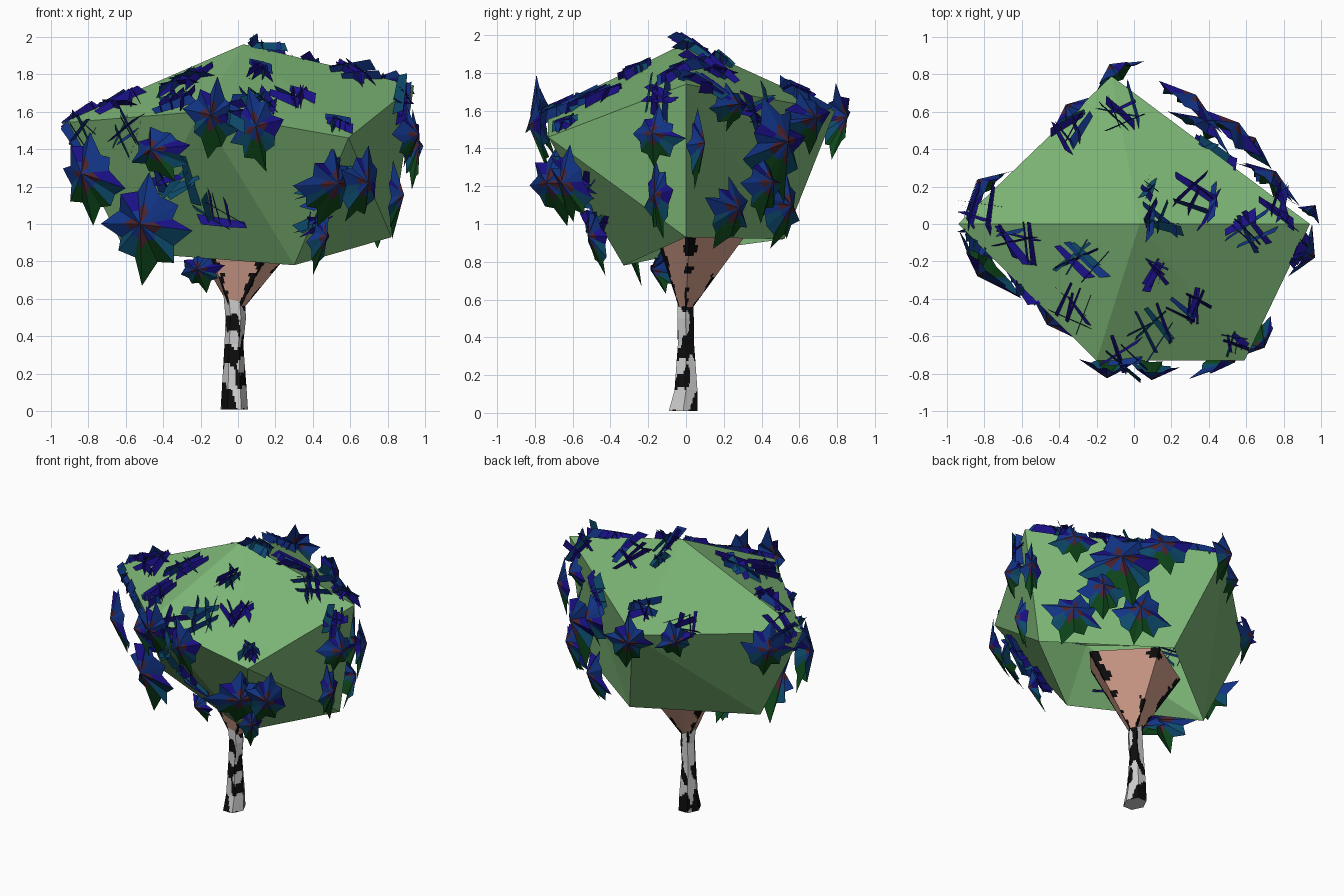
import bpy, random
from math import sin, cos, pi
from mathutils import Vector, noise
from mathutils.bvhtree import BVHTree

if "Cube" in bpy.data.objects:
    bpy.data.objects.remove(bpy.data.objects["Cube"])

random.seed(7)
rnd = random.uniform


def mat(name, col):
    m = bpy.data.materials.new(name)
    m.diffuse_color = (*col, 1)
    m.use_nodes = True
    m.node_tree.nodes["Principled BSDF"].inputs["Base Color"].default_value = m.diffuse_color
    return m


GREEN = mat("canopy_green", (0.2, 0.46, 0.18))
PINK = mat("branch_pink", (0.68, 0.36, 0.27))
WHITE = mat("bark_white", (0.62, 0.62, 0.62))
BLACK = mat("bark_black", (0.004, 0.004, 0.004))
LEAF = [mat("leaf_blue", (0.006, 0.035, 0.24)), mat("leaf_teal", (0.004, 0.07, 0.15)),
        mat("leaf_red", (0.07, 0.017, 0.03)), mat("leaf_green", (0.004, 0.06, 0.01)),
        mat("leaf_violet", (0.01, 0.005, 0.24))]


def make(name, verts, faces, mats, idx=None):
    me = bpy.data.meshes.new(name)
    me.from_pydata([tuple(v) for v in verts], [], faces)
    for m in mats:
        me.materials.append(m)
    if idx:
        me.polygons.foreach_set("material_index", idx)
    ob = bpy.data.objects.new(name, me)
    bpy.context.collection.objects.link(ob)
    return ob


def skin(name, rings, nu, nv, mats, dark, caps=False):
    """Flat-sided tube between rings, cut in small cells so dark bark patches can be coloured."""
    verts, faces, idx = [], [], []
    n = len(rings[0])
    for lo, hi in zip(rings, rings[1:]):
        for s in range(n):
            a, b, c, d = lo[s], lo[(s + 1) % n], hi[(s + 1) % n], hi[s]
            base = len(verts)
            for j in range(nv + 1):
                for i in range(nu + 1):
                    u, v = i / nu, j / nv
                    verts.append(a.lerp(b, u).lerp(d.lerp(c, u), v))
            for j in range(nv):
                for i in range(nu):
                    k = base + j * (nu + 1) + i
                    faces.append((k, k + 1, k + nu + 2, k + nu + 1))
                    mid = (verts[k] + verts[k + nu + 2]) / 2
                    idx.append(int(dark(mid, (i + 0.5) / nu)))
    if caps:
        base = len(verts)
        verts += rings[0]
        faces.append(tuple(range(base + n - 1, base - 1, -1)))
        idx.append(0)
    return make(name, verts, faces, mats, idx)


# Trunk: slightly bent hexagonal tube with black bark patches
rings = []
for z, cx, cy, rx, ry in [(0.01, -0.02, -0.015, 0.073, 0.088), (0.12, -0.02, 0, 0.066, 0.07),
                          (0.36, -0.022, 0, 0.05, 0.05), (0.5, -0.012, -0.002, 0.055, 0.05),
                          (0.66, -0.025, -0.005, 0.056, 0.046)]:
    rings.append([Vector((cx + rx * cos(a * pi / 3), cy + ry * sin(a * pi / 3), z)) for a in range(6)])
skin("trunk", rings, 8, 14, [WHITE, BLACK],
     lambda p, u: noise.noise(Vector((p.x * 20, p.y * 20, p.z * 8))) > 0.03, True)

# Branch funnel: five-sided, opening up inside the canopy, dark along its ridges
low = [(0.03, 0, 0.55), (0.01, 0.03, 0.55), (-0.04, 0.02, 0.55), (-0.045, -0.03, 0.55), (0.01, -0.035, 0.55)]
high = [(0.4, 0.02, 1.0), (0.08, 0.36, 1.0), (-0.3, 0.12, 1.0), (-0.2, -0.16, 1.0), (0.22, -0.18, 1.0)]
skin("branches", [[Vector(v) for v in low], [Vector(v) for v in high]], 16, 24, [PINK, BLACK],
     lambda p, u: min(u, 1 - u) < 0.14 + 0.1 * noise.noise(p * 25) and noise.noise(p * 9) > -0.15)

# Canopy: open-bottomed low-poly shell
cv = [(0.03, 0, 1.96),
      (0.94, 0, 1.74), (0.59, -0.73, 1.46), (-0.2, -0.73, 1.6), (-0.94, 0, 1.54), (-0.12, 0.79, 1.6),
      (0.82, 0, 0.93), (0.3, -0.33, 0.78), (-0.6, 0, 0.85), (0.09, 0.52, 0.92)]
cf = [(0, 2, 1), (0, 3, 2), (0, 4, 3), (0, 5, 4), (0, 1, 5),
      (1, 2, 6), (2, 7, 6), (2, 3, 7), (3, 8, 7), (3, 4, 8), (4, 5, 8), (5, 9, 8), (5, 1, 9), (1, 6, 9)]
make("canopy", cv, cf, [GREEN])
tree = BVHTree.FromPolygons([Vector(v) for v in cv], cf)


def surface(p):
    loc, n, _, _ = tree.find_nearest(Vector(p))
    return loc, n if n.dot(loc - Vector((0, 0, 1.35))) > 0 else -n


def kite(name, x, y, z, w, h):
    """Folded leaf card: four-cornered jagged pyramid, red core, blue top, green tips."""
    loc = Vector((x, y, z))
    n = surface(loc)[1]
    n = Vector((n.x, n.y, n.z * 0.3)).normalized()
    u = Vector((-n.y, n.x, 0)).normalized()
    v = n.cross(u)
    v = v if v.z > 0 else -v
    hub = loc + n * 0.05 + v * 0.08 * h
    verts, faces, idx = [hub], [], []
    count, turn = 16, rnd(-0.35, 0.35)
    for i in range(count):
        a = turn + 2 * pi * i / count + rnd(-0.1, 0.1)
        r = rnd(0.56, 0.64) if i % 4 == 0 else rnd(0.34, 0.42) if i % 2 else rnd(0.42, 0.5)
        rim = loc + u * (cos(a) * r * w) + v * (sin(a) * r * h) - n * r * w * rnd(0.05, 0.3)
        verts += [hub.lerp(rim, 0.42), rim]
    for i in range(count):
        a, b = 1 + 2 * i, 1 + 2 * ((i + 1) % count)
        faces += [(0, a, b), (a, a + 1, b + 1, b)]
        s = sin(turn + 2 * pi * (i + 0.5) / count)
        idx += [2 if i % 4 in (0, 3) else 0,
                3 if s < -0.75 else 1 if s < -0.2 else 4 if i % 5 == 0 else 0]
    make(name, verts, faces, LEAF, idx)


def slats(name, x, y, z, size, height=0.07, count=7):
    """Crossing upright leaf slivers standing on the canopy surface."""
    loc, n = surface((x, y, z))
    t = n.orthogonal().normalized()
    b = n.cross(t)
    turn = rnd(0, pi)
    verts, faces, idx = [], [], []
    for i in range(count):
        a = turn + (i % 2) * 1.3 + rnd(-0.4, 0.4)
        d = t * cos(a) + b * sin(a)
        e = n.cross(d)
        c = loc + e * rnd(-0.3, 0.3) * size + d * rnd(-0.12, 0.12) * size + n * 0.008
        up = (n + e * rnd(-0.9, 0.9)).normalized() * height
        half = d * size * rnd(0.3, 0.55)
        k = len(verts)
        verts += [c - half - up * 0.3, c + half * 0.8 - up * 0.35, c + half + up * 0.3,
                  c + half * 0.35 + up * 0.45, c - half * 0.7 + up * 0.6]
        faces.append(tuple(range(k, k + 5)))
        idx.append(random.choice((0, 4, 4, 1)))
    make(name, verts, faces, LEAF, idx)


# Leaf cards hanging round the sides: x, y, z, width, height
kites = [(-0.8, -0.24, 1.24, 0.42, 0.44), (-0.5, -0.33, 0.97, 0.46, 0.5), (-0.43, -0.5, 1.38, 0.4, 0.28),
         (-0.14, -0.77, 1.56, 0.26, 0.38), (0.1, -0.78, 1.5, 0.24, 0.38), (0.5, -0.7, 1.2, 0.4, 0.36),
         (0.66, -0.62, 1.2, 0.26, 0.38), (0.44, -0.48, 0.92, 0.14, 0.34), (0.92, -0.16, 1.46, 0.26, 0.28),
         (0.84, -0.15, 1.13, 0.14, 0.36), (0.94, 0.06, 1.4, 0.12, 0.38), (0.73, 0.24, 1.06, 0.36, 0.32),
         (0.53, 0.5, 1.4, 0.5, 0.48), (0.3, 0.65, 1.54, 0.38, 0.3), (0.38, 0.52, 1.07, 0.34, 0.36),
         (-0.1, 0.81, 1.55, 0.28, 0.34), (-0.33, 0.6, 1.54, 0.24, 0.24), (-0.8, 0.2, 1.45, 0.32, 0.34),
         (0.72, 0.24, 1.62, 0.28, 0.22), (0.62, 0.42, 1.2, 0.3, 0.34), (-0.2, -0.14, 0.75, 0.24, 0.2)]
for i, k in enumerate(kites):
    kite(f"leaf_card_{i + 1}", *k)

# Leaf slivers on top and on the front: x, y, z, size
tops = [(0.15, 0.02, 1.93, 0.26), (0.1, -0.28, 1.85, 0.22), (0.3, -0.45, 1.68, 0.24), (0.53, -0.64, 1.53, 0.16),
        (0.34, 0.15, 1.88, 0.3), (0.62, -0.02, 1.82, 0.3), (0.84, 0.1, 1.74, 0.28), (-0.3, -0.2, 1.8, 0.3),
        (-0.32, -0.45, 1.66, 0.26), (-0.62, -0.1, 1.67, 0.3), (-0.8, 0.1, 1.57, 0.3), (-0.35, 0.52, 1.64, 0.26),
        (-0.08, 0.6, 1.68, 0.3), (0.08, -0.58, 1.66, 0.3), (-0.05, -0.72, 1.6, 0.3), (0.86, -0.15, 1.66, 0.22),
        (-0.38, -0.5, 1.2, 0.34), (-0.13, -0.48, 1.02, 0.28), (0.5, -0.6, 1.2, 0.36), (0.45, 0.42, 1.62, 0.3),
        (-0.84, -0.08, 1.5, 0.26), (-0.62, -0.36, 1.45, 0.3), (0.42, -0.5, 1.0, 0.2), (0.1, 0.2, 1.9, 0.14)]
for i, s in enumerate(tops):
    slats(f"leaf_slivers_{i + 1}", *s)
